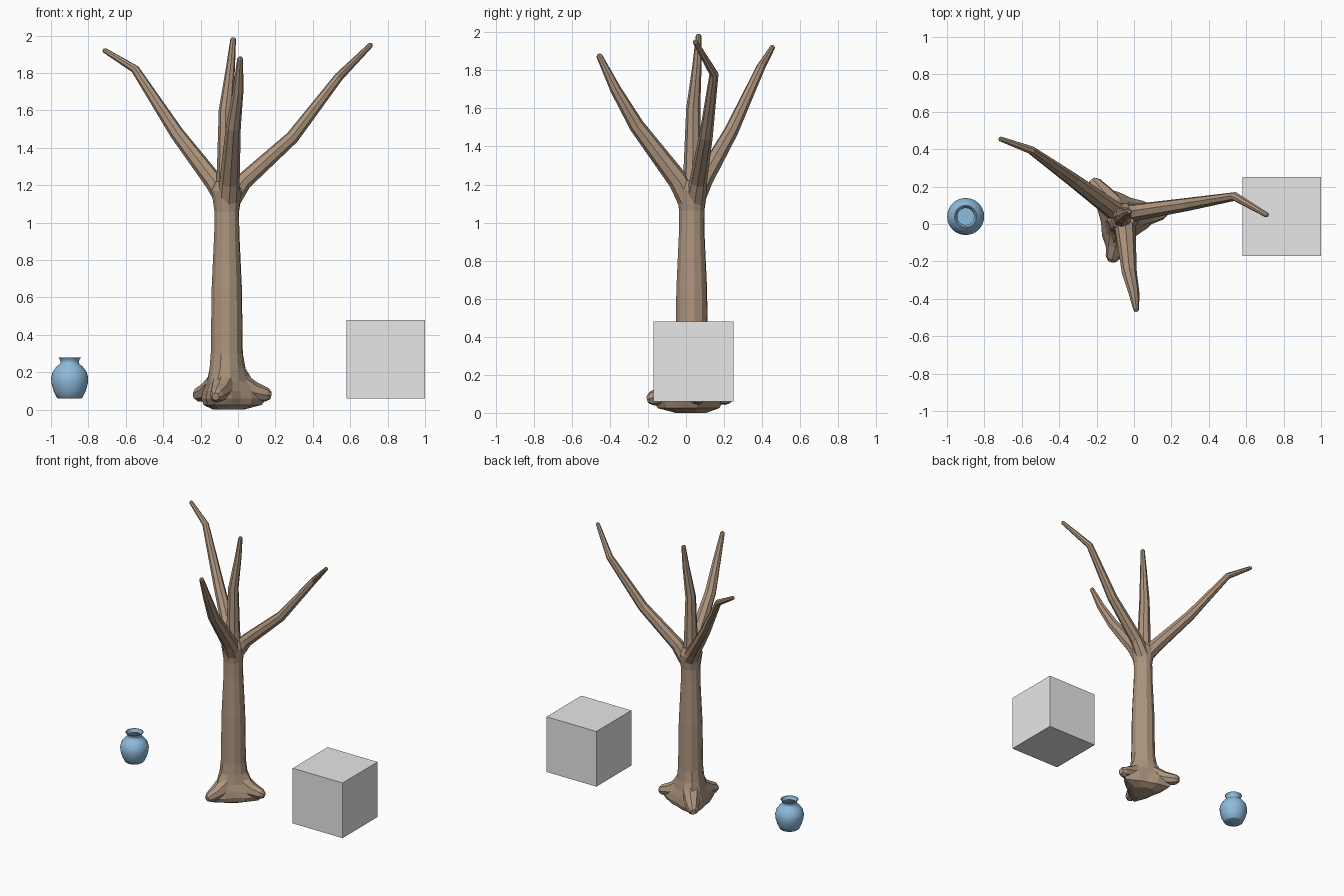
import bpy, bmesh, math
from mathutils import Vector

if "Cube" in bpy.data.objects:
    bpy.data.objects.remove(bpy.data.objects["Cube"], do_unlink=True)


def material(name, rgb):
    mat = bpy.data.materials.new(name)
    mat.use_nodes = True
    mat.diffuse_color = (*rgb, 1)
    mat.node_tree.nodes["Principled BSDF"].inputs["Base Color"].default_value = (*rgb, 1)
    return mat


bark = material("bark brown", (0.42, 0.30, 0.21))
glaze = material("glaze blue", (0.27, 0.50, 0.72))
stone = material("plain grey", (0.8, 0.8, 0.8))


def loft(name, rings, mat, smooth=False):
    """Skin a stack of equal-sized rings and cap both ends."""
    bm = bmesh.new()
    loops = [[bm.verts.new(p) for p in ring] for ring in rings]
    n = len(loops[0])
    for a, b in zip(loops, loops[1:]):
        for i in range(n):
            j = (i + 1) % n
            bm.faces.new((a[i], a[j], b[j], b[i]))
    bm.faces.new(loops[0][::-1])
    bm.faces.new(loops[-1])
    bmesh.ops.recalc_face_normals(bm, faces=bm.faces)
    mesh = bpy.data.meshes.new(name)
    bm.to_mesh(mesh)
    bm.free()
    mesh.materials.append(mat)
    obj = bpy.data.objects.new(name, mesh)
    bpy.context.collection.objects.link(obj)
    if smooth:
        bpy.ops.object.select_all(action='DESELECT')
        obj.select_set(True)
        bpy.context.view_layer.objects.active = obj
        bpy.ops.object.shade_smooth_by_angle(angle=math.radians(50))
    return obj


def limb(name, path, sides=8):
    """Tapering faceted tube through (x, y, z, radius) stations, with a blunt tip."""
    pts = [Vector(p[:3]) for p in path]
    radii = [p[3] for p in path]
    # a small extra station rounds off the tip
    end = (pts[-1] - pts[-2]).normalized()
    tip = pts[-1].copy()
    pts[-1] = tip - end * radii[-1] * 0.6
    pts.append(tip)
    radii.append(radii[-1] * 0.55)
    rings, u, old = [], None, None
    for k, p in enumerate(pts):
        t = (pts[min(k + 1, len(pts) - 1)] - pts[max(k - 1, 0)]).normalized()
        if u is None:
            u = t.orthogonal().normalized()
        else:
            u = old.rotation_difference(t) @ u
        old, v = t, t.cross(u)
        rings.append([p + radii[k] * (math.cos(a) * u + math.sin(a) * v)
                      for a in (math.tau * i / sides for i in range(sides))])
    return loft(name, rings, bark)


# Trunk: twelve-sided, spreading into three root lobes at the foot
CX, CY, SIDES = -0.06, 0.03, 12
LOBE = (1.0, 0.36, 0.12, 0.36)
# height, radius, reach of the lobes
stations = [(0.0, 0.07, 0.02), (0.025, 0.10, 0.09), (0.06, 0.105, 0.11),
            (0.10, 0.10, 0.10), (0.15, 0.095, 0.05), (0.22, 0.092, 0.01),
            (0.30, 0.087, 0), (0.65, 0.082, 0), (0.95, 0.068, 0),
            (1.06, 0.067, 0), (1.17, 0.083, 0), (1.22, 0.06, 0)]
trunk_rings = []
for z, r, reach in stations:
    ring = []
    for i in range(SIDES):
        a = math.radians(10) + math.tau * i / SIDES
        d = r + reach * LOBE[i % 4]
        ring.append((CX + d * math.cos(a), CY + d * math.sin(a), z))
    trunk_rings.append(ring)
loft("trunk", trunk_rings, bark)

# Roots
for name, x, y, z in (("left_root", 0.175, 0.065, 0.075),
                      ("back_root", -0.225, 0.235, 0.075),
                      ("front_root", -0.12, -0.20, 0.07)):
    mid = Vector((CX, CY)).lerp(Vector((x, y)), 0.6)
    limb(name, [(CX, CY, 0.17, 0.08), (mid.x, mid.y, 0.095, 0.055), (x, y, z, 0.038)])

# Branches
limb("left_branch", [(-0.04, 0.05, 1.12, 0.055), (0.03, 0.065, 1.22, 0.046),
                     (0.29, 0.105, 1.455, 0.036), (0.54, 0.147, 1.78, 0.024),
                     (0.715, 0.045, 1.955, 0.014)])
limb("right_branch", [(-0.06, 0.04, 1.12, 0.06), (-0.13, 0.09, 1.22, 0.05),
                      (-0.325, 0.235, 1.475, 0.038), (-0.55, 0.395, 1.82, 0.023),
                      (-0.72, 0.457, 1.925, 0.014)])
limb("front_branch", [(-0.055, 0.03, 1.09, 0.062), (-0.045, -0.04, 1.22, 0.054),
                      (-0.025, -0.26, 1.51, 0.040), (0.0, -0.37, 1.70, 0.029),
                      (0.012, -0.46, 1.885, 0.016)])
limb("upright_branch", [(-0.06, 0.03, 1.10, 0.06), (-0.065, 0.035, 1.28, 0.048),
                        (-0.066, 0.038, 1.60, 0.037), (-0.04, 0.058, 1.83, 0.024),
                        (-0.025, 0.067, 1.99, 0.015)])

# Vase: lathed outer wall, rim and hollow inside
profile = [(0.062, 0.06), (0.068, 0.064), (0.086, 0.10), (0.097, 0.14), (0.099, 0.17),
           (0.092, 0.20), (0.070, 0.23), (0.052, 0.245), (0.049, 0.255), (0.054, 0.27),
           (0.062, 0.28), (0.056, 0.28), (0.045, 0.256), (0.060, 0.23), (0.085, 0.19),
           (0.085, 0.13), (0.060, 0.075)]
TURN = 32
loft("vase", [[(-0.90 + r * math.cos(math.tau * i / TURN),
                0.04 + r * math.sin(math.tau * i / TURN), z) for i in range(TURN)]
              for r, z in profile], glaze, smooth=True)

# Block
bpy.ops.mesh.primitive_cube_add(size=0.42, location=(0.79, 0.04, 0.27))
block = bpy.context.object
block.name = "block"
block.data.materials.append(stone)
